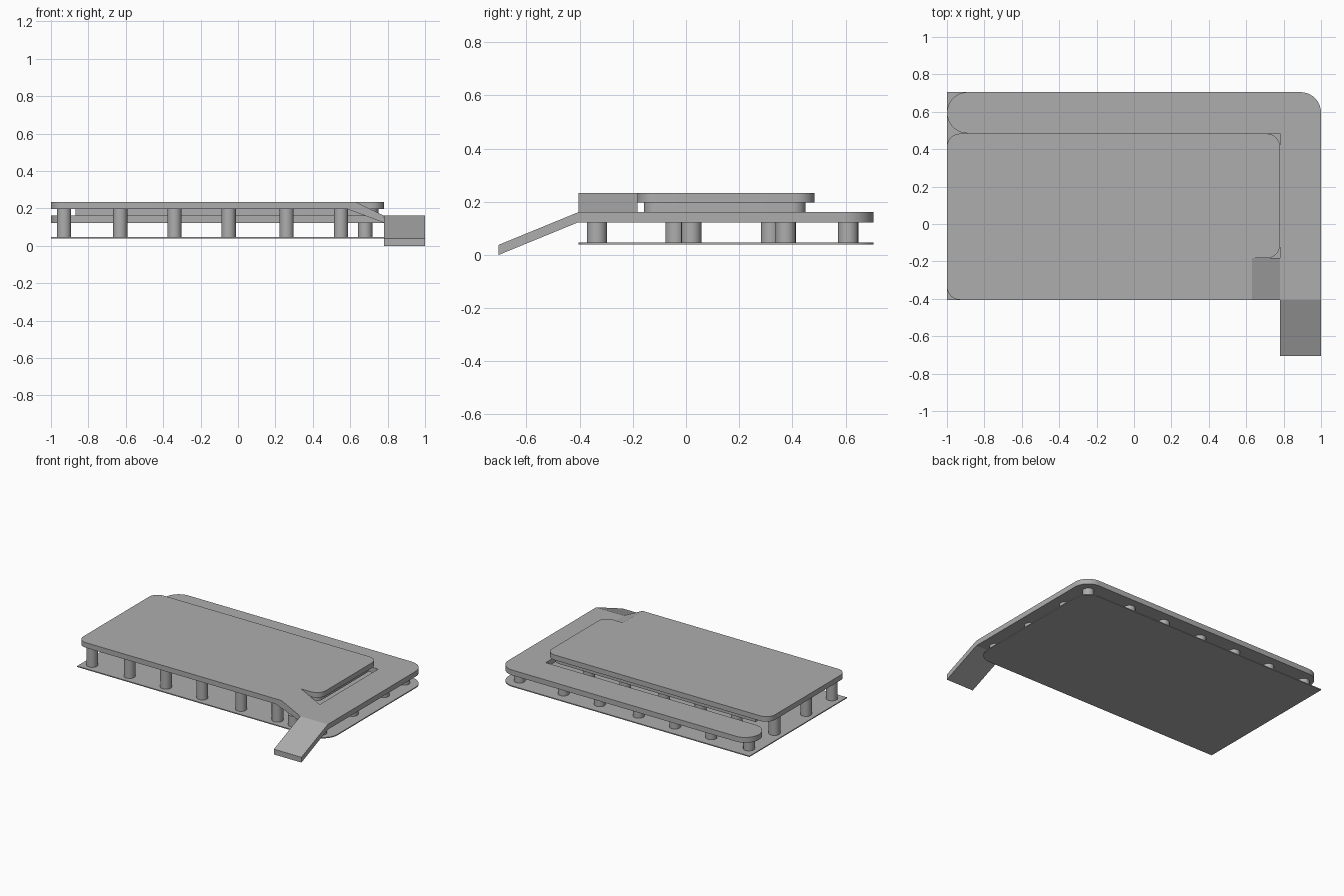
import bpy, bmesh, math

if "Cube" in bpy.data.objects:
    bpy.data.objects.remove(bpy.data.objects["Cube"])

concrete = bpy.data.materials.new("concrete_grey")
concrete.diffuse_color = (0.42, 0.42, 0.42, 1)
concrete.use_nodes = True
concrete.node_tree.nodes["Principled BSDF"].inputs["Base Color"].default_value = concrete.diffuse_color


def finish(name, bm):
    bmesh.ops.recalc_face_normals(bm, faces=bm.faces)
    me = bpy.data.meshes.new(name)
    bm.to_mesh(me)
    bm.free()
    me.materials.append(concrete)
    ob = bpy.data.objects.new(name, me)
    bpy.context.collection.objects.link(ob)
    bpy.ops.object.select_all(action='DESELECT')
    bpy.context.view_layer.objects.active = ob
    ob.select_set(True)
    bpy.ops.object.shade_smooth_by_angle(angle=math.radians(30))
    return ob


def rounded(corners, steps=10):
    """Outline from (x, y, radius) corners; all corners are right angles."""
    pts, n = [], len(corners)
    for i, (x, y, r) in enumerate(corners):
        if r == 0:
            pts.append((x, y))
            continue
        ends = []
        for j in (i - 1, (i + 1) % n):
            dx, dy = corners[j][0] - x, corners[j][1] - y
            d = math.hypot(dx, dy)
            ends.append((dx / d * r, dy / d * r))
        (ax, ay), (bx, by) = ends
        for k in range(steps + 1):
            t = k / steps * math.pi / 2
            s, c = 1 - math.sin(t), 1 - math.cos(t)
            pts.append((x + ax * s + bx * c, y + ay * s + by * c))
    return pts


def slab(name, corners, z0, z1):
    bm = bmesh.new()
    f = bm.faces.new([bm.verts.new((x, y, z0)) for x, y in rounded(corners)])
    top = bmesh.ops.extrude_face_region(bm, geom=[f])
    verts = [g for g in top["geom"] if isinstance(g, bmesh.types.BMVert)]
    bmesh.ops.translate(bm, verts=verts, vec=(0, 0, z1 - z0))
    return finish(name, bm)


def prism(name, profile, offset):
    """Extrude a 3D profile along an offset vector."""
    bm = bmesh.new()
    a = [bm.verts.new(p) for p in profile]
    b = [bm.verts.new([p[i] + offset[i] for i in range(3)]) for p in profile]
    bm.faces.new(a)
    bm.faces.new(b)
    for i in range(len(a)):
        j = (i + 1) % len(a)
        bm.faces.new((a[i], a[j], b[j], b[i]))
    return finish(name, bm)


def column(name, x, y, top):
    bm = bmesh.new()
    bmesh.ops.create_cone(bm, cap_ends=True, segments=24, radius1=0.038,
                          radius2=0.038, depth=top - 0.045)
    bmesh.ops.translate(bm, verts=bm.verts, vec=(x, y, (top + 0.045) / 2))
    return finish(name, bm)


# Thin ground plate
slab("base_plate", [(-1, -0.405, 0), (1, -0.405, 0.11), (1, 0.705, 0.11),
                    (-1, 0.705, 0)], 0.04, 0.047)

# L-shaped lower deck with a round left end
slab("lower_deck", [(0.78, -0.405, 0), (1, -0.405, 0), (1, 0.705, 0.11),
                    (-1, 0.705, 0.11), (-1, 0.485, 0.11), (0.78, 0.485, 0)],
     0.123, 0.161)

# Upper deck, notched for its ramp
slab("upper_deck", [(-1, -0.405, 0.07), (0.63, -0.405, 0), (0.63, -0.183, 0),
                    (0.78, -0.183, 0.07), (0.78, 0.483, 0.07),
                    (-1, 0.483, 0.07)], 0.197, 0.234)

# Inset layer below the upper deck
slab("inset_slab", [(-0.87, -0.158, 0), (0.75, -0.158, 0.05),
                    (0.75, 0.45, 0.05), (-0.87, 0.45, 0)], 0.16, 0.198)

# Ramps
prism("deck_ramp", [(0.63, -0.405, 0.234), (0.78, -0.405, 0.161),
                    (0.78, -0.405, 0.123), (0.58, -0.405, 0.198)],
      (0, 0.222, 0))
prism("entry_ramp", [(0.78, -0.405, 0.161), (0.78, -0.705, 0.038),
                     (0.78, -0.705, 0.0), (0.78, -0.405, 0.123)],
      (0.22, 0, 0))

# Columns below both decks
xs = [-0.93, -0.63, -0.34, -0.05, 0.26, 0.55]
for x in xs:
    for y in (-0.335, -0.04, 0.32):
        column("upper_column", x, y, 0.198)
for x in xs + [0.9]:
    column("back_column", x, 0.61, 0.124)
for y in (-0.335, 0.02, 0.375):
    column("side_column", 0.9, y, 0.124)
column("ramp_column", 0.68, -0.335, 0.124)
